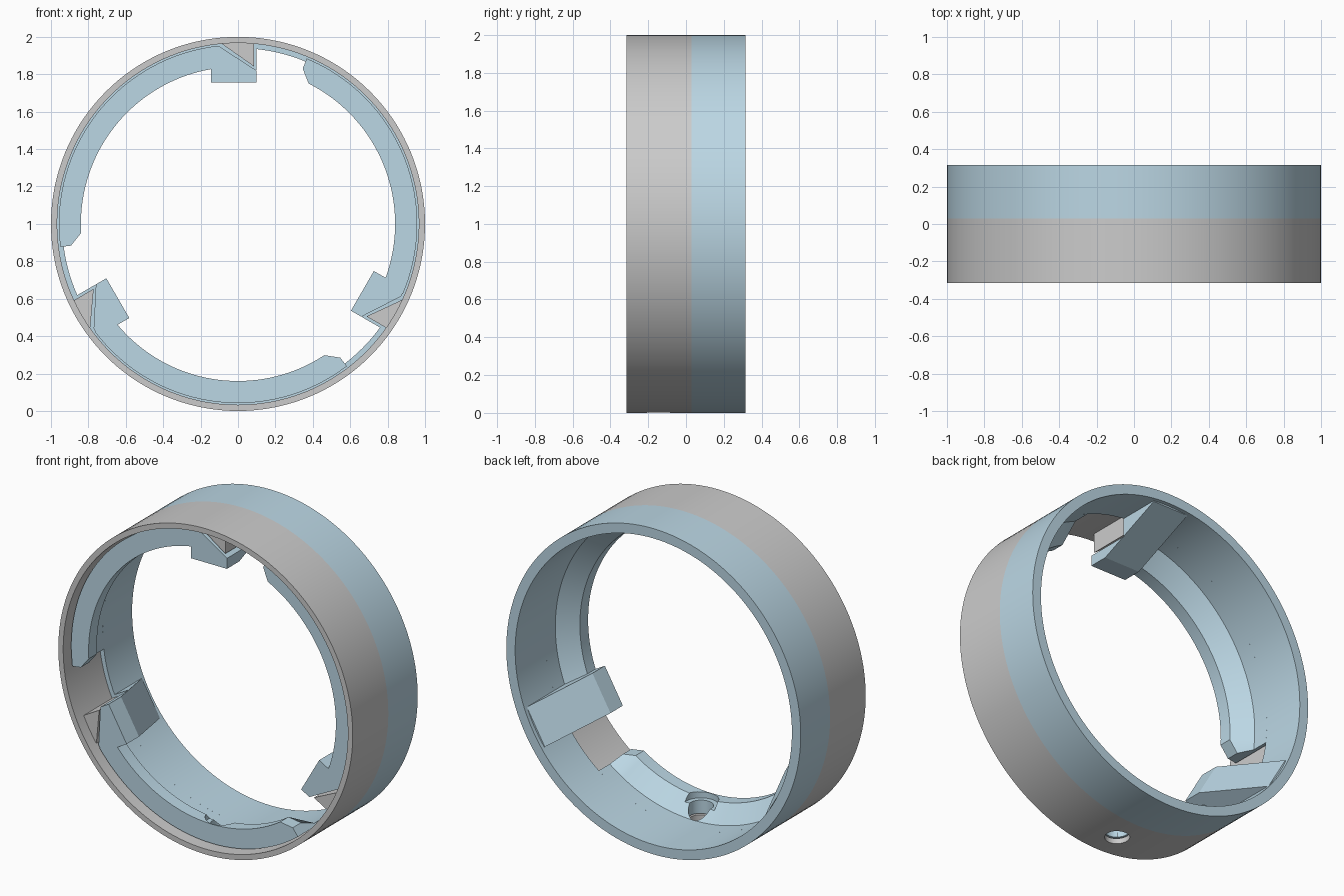
import bpy, bmesh
from math import radians, cos, sin

if "Cube" in bpy.data.objects:
    bpy.data.objects.remove(bpy.data.objects["Cube"])

blue = bpy.data.materials.new("light_blue")
blue.diffuse_color = (0.50, 0.68, 0.78, 1)
blue.use_nodes = True
blue.node_tree.nodes["Principled BSDF"].inputs["Base Color"].default_value = blue.diffuse_color


def finish(name, bm, mat=None):
    bmesh.ops.recalc_face_normals(bm, faces=bm.faces)
    me = bpy.data.meshes.new(name)
    bm.to_mesh(me)
    bm.free()
    ob = bpy.data.objects.new(name, me)
    bpy.context.collection.objects.link(ob)
    if mat:
        me.materials.append(mat)
    return ob


def sweep(name, profiles, angles, mat=None, closed=False, place=None):
    """Sweep (radius, y) profiles around the ring axis; degrees from +x to +z."""
    place = place or (lambda r, y, a: (r * cos(a), y, 1 + r * sin(a)))
    bm = bmesh.new()
    rows = [[bm.verts.new(place(r, y, radians(a))) for r, y in p]
            for p, a in zip(profiles, angles)]
    n = len(rows[0])
    pairs = list(zip(rows, rows[1:])) + ([(rows[-1], rows[0])] if closed else [])
    for a, b in pairs:
        for i in range(n):
            j = (i + 1) % n
            bm.faces.new((a[i], a[j], b[j], b[i]))
    if not closed:
        bm.faces.new(rows[0])
        bm.faces.new(rows[-1])
    return finish(name, bm, mat)


def lathe(name, profile, mat=None, steps=144, **kw):
    return sweep(name, [profile] * steps, [i * 360 / steps for i in range(steps)],
                 mat, True, **kw)


def prism(name, a, b, turn, mat=None):
    """Join two matching outlines (points relative to ring centre), turned about the axis."""
    c, s = cos(radians(turn)), sin(radians(turn))
    bm = bmesh.new()
    A, B = ([bm.verts.new((x * c - z * s, y, 1 + x * s + z * c)) for x, y, z in pts]
            for pts in (a, b))
    bm.faces.new(A)
    bm.faces.new(B)
    for i in range(len(A)):
        j = (i + 1) % len(A)
        bm.faces.new((A[i], A[j], B[j], B[i]))
    return finish(name, bm, mat)


def cut(ob, cutter):
    m = ob.modifiers.new("cut", 'BOOLEAN')
    m.operation, m.solver, m.object = 'DIFFERENCE', 'EXACT', cutter
    bpy.context.view_layer.objects.active = ob
    bpy.ops.object.modifier_apply(modifier=m.name)


def front_prism(name, outline, y0, y1, turn, mat=None):
    return prism(name, [(x, y0, z) for x, z in outline],
                 [(x, y1, z) for x, z in outline], turn, mat)


# Outer rings: thin grey front sleeve, thicker blue rear ring
front_ring = lathe("front_ring", [(0.967, -0.315), (1, -0.315), (1, 0.03), (0.967, 0.03)])
rear_ring = lathe("rear_ring", [(0.94, 0.03), (1, 0.03), (1, 0.315), (0.94, 0.315)], blue)
smooth = [front_ring, rear_ring]

# Three inner flanges, each with a sloped back and a chamfered free end
flange = [(0.958, -0.25), (0.84, -0.25), (0.84, -0.17), (0.94, -0.075),
          (0.94, 0.03), (0.958, 0.03)]
flange_end = [(max(r, 0.90), y) for r, y in flange]
flanges = []
for k in range(3):
    angs = [97 + (183.3 - 97) * i / 36 + 120 * k for i in range(37)] + [187.4 + 120 * k]
    ob = sweep(f"flange_{k + 1}", [flange] * 37 + [flange_end], angs, blue)
    flanges.append(ob)
    smooth.append(ob)

# Three ramped lugs, each with a grey wedge seated in a sloped notch
side = [(-0.25, 0.948), (-0.25, 0.755), (-0.13, 0.755), (0.29, 0.93), (0.29, 0.948)]
for k in range(3):
    t = 120 * k
    lug = prism(f"lug_{k + 1}", [(-0.145, y, z) for y, z in side],
                [(0.10, y, z) for y, z in side], t, blue)
    notch = front_prism("notch_cutter", [(-0.125, 0.965), (0.13, 0.80), (0.13, 0.99),
                                         (-0.125, 0.99)], -0.4, 0.03, t)
    cut(lug, notch)
    bpy.data.objects.remove(notch)
    front_prism(f"wedge_{k + 1}", [(-0.10, 0.972), (0.085, 0.842), (0.085, 0.972)],
                -0.245, 0.03, t)

# Radial screw hole with counterbore at the bottom
drill = lathe("hole_cutter", [(0.0001, -0.1), (0.07, -0.1), (0.07, 0.125), (0.10, 0.125),
                              (0.10, 0.3), (0.0001, 0.3)], steps=48,
              place=lambda r, z, a: (r * cos(a), -0.145 + r * sin(a), z))
cut(front_ring, drill)
cut(flanges[1], drill)
bpy.data.objects.remove(drill)

# Smooth the curved walls, keep edges sharp
bpy.ops.object.select_all(action='DESELECT')
for ob in smooth:
    ob.select_set(True)
bpy.context.view_layer.objects.active = front_ring
bpy.ops.object.shade_smooth_by_angle(angle=radians(25))
